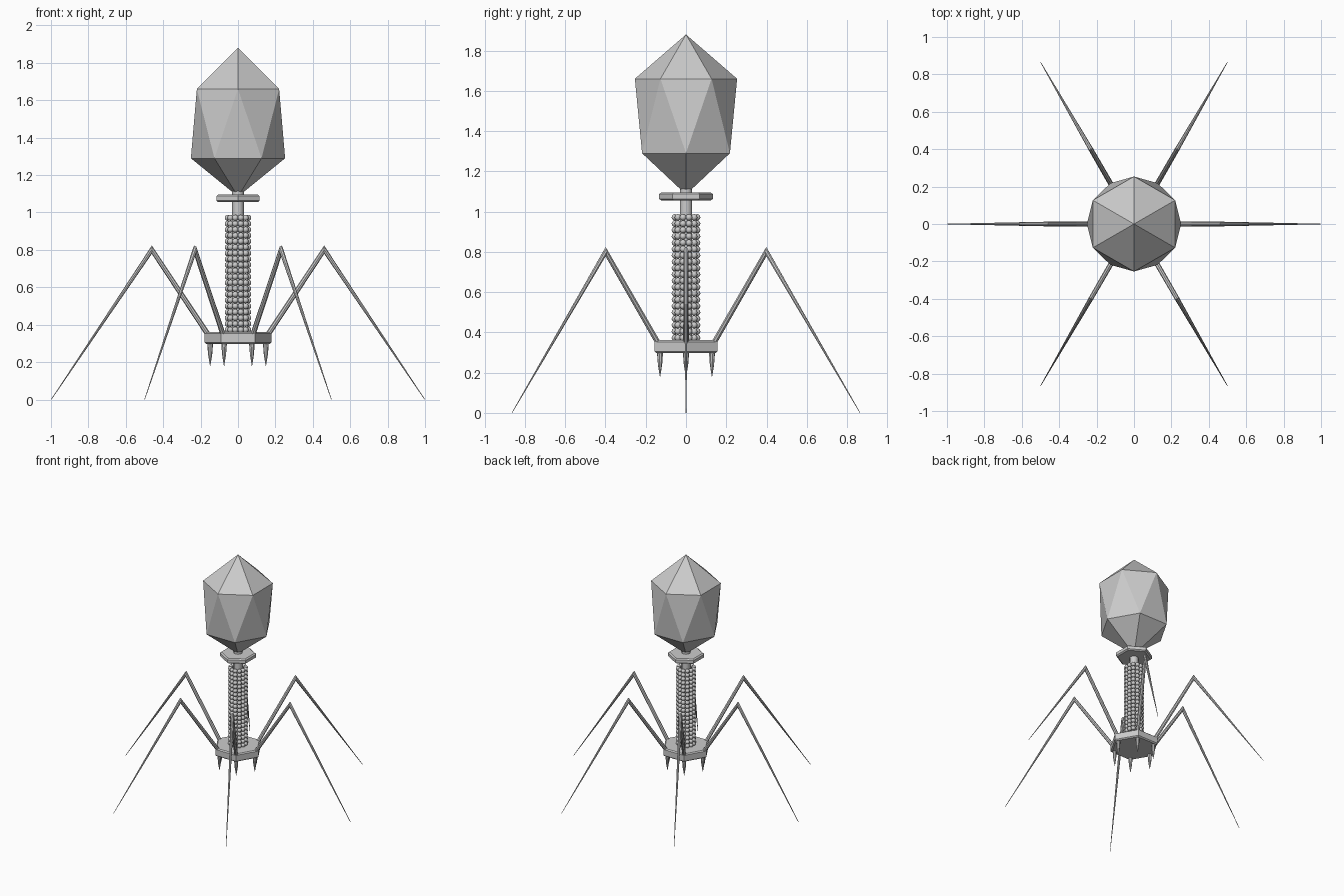
import bpy, bmesh
from math import sin, cos, pi, radians
from mathutils import Vector, Matrix

if "Cube" in bpy.data.objects:
    bpy.data.objects.remove(bpy.data.objects["Cube"])


def finish(bm, name, smooth=False):
    bmesh.ops.recalc_face_normals(bm, faces=bm.faces[:])
    for f in bm.faces:
        f.smooth = smooth
    me = bpy.data.meshes.new(name)
    bm.to_mesh(me)
    bm.free()
    ob = bpy.data.objects.new(name, me)
    bpy.context.collection.objects.link(ob)
    return ob


def loft(bm, rings):
    # skin matching rings of points and cap both ends
    vs = [[bm.verts.new(p) for p in ring] for ring in rings]
    n = len(vs[0])
    for a, b in zip(vs, vs[1:]):
        for i in range(n):
            j = (i + 1) % n
            bm.faces.new((a[i], a[j], b[j], b[i]))
    bm.faces.new(vs[0])
    bm.faces.new(vs[-1])


def circle(r, z, n, start=0.0, cx=0.0):
    return [Vector((cx + r * cos(start + 2 * pi * i / n),
                    r * sin(start + 2 * pi * i / n), z)) for i in range(n)]


def lathe(name, profile, n, start=0.0, cx=0.0):
    bm = bmesh.new()
    loft(bm, [circle(r, z, n, start, cx) for r, z in profile])
    return finish(bm, name)


def six_around(ob, name):
    # six copies turned about the z axis
    for k in range(6):
        c = ob if k == 0 else ob.copy()
        c.name = f"{name}_{k + 1}"
        c.rotation_euler.z = k * pi / 3
        if k:
            bpy.context.collection.objects.link(c)


# head: stretched six-sided antiprism with pointed caps
bm = bmesh.new()
up = [bm.verts.new(p) for p in circle(0.254, 1.66, 6, pi / 6)]
low = [bm.verts.new(p) for p in circle(0.252, 1.29, 6)]
top, bottom = bm.verts.new((0, 0, 1.88)), bm.verts.new((0, 0, 1.085))
for i in range(6):
    j = (i + 1) % 6
    bm.faces.new((up[i], up[j], top))
    bm.faces.new((low[j], low[i], bottom))
    bm.faces.new((low[i], low[j], up[i]))
    bm.faces.new((up[i], low[j], up[j]))
finish(bm, "head")

# tail tube and collar
tube = lathe("tail_tube", [(0.031, 0.33), (0.031, 1.115)], 24)
for f in tube.data.polygons:
    f.use_smooth = len(f.vertices) == 4
lathe("collar", [(0.122, 1.055), (0.133, 1.063), (0.133, 1.087), (0.122, 1.095)], 6, pi / 6)

# sheath: stacked rings of beads
bm = bmesh.new()
for row in range(20):
    for p in circle(0.057, 0.373 + row * 0.0315, 12, pi / 12):
        bmesh.ops.create_icosphere(bm, subdivisions=2, radius=0.0165,
                                   matrix=Matrix.Translation(p))
finish(bm, "sheath_beads", True)

# base plate
lathe("base_plate", [(0.17, 0.298), (0.18, 0.306), (0.18, 0.353), (0.17, 0.361)], 6)

# short spikes under the plate
six_around(lathe("spike", [(0.016, 0.305), (0.011, 0.24), (0.001, 0.18)], 8, 0, 0.149), "spike")

# long bent legs: tapered tube along a path in the xz plane
path = [Vector((0.152, 0, 0.335)), Vector((0.461, 0, 0.801)), Vector((0.998, 0, 0.001))]
radii = [0.014, 0.0125, 0.0015]
d1, d2 = (path[1] - path[0]).normalized(), (path[2] - path[1]).normalized()
side = Vector((0, 1, 0))
rings = []
for p, r, d in zip(path, radii, (d1, (d1 + d2).normalized(), d2)):
    n = d.cross(side) / max(0.3, d.dot(d1 if d is not d2 else d2))
    rings.append([p + r * (cos(a) * n + sin(a) * side)
                  for a in (2 * pi * i / 8 for i in range(8))])
bm = bmesh.new()
loft(bm, rings)
six_around(finish(bm, "leg"), "leg")
